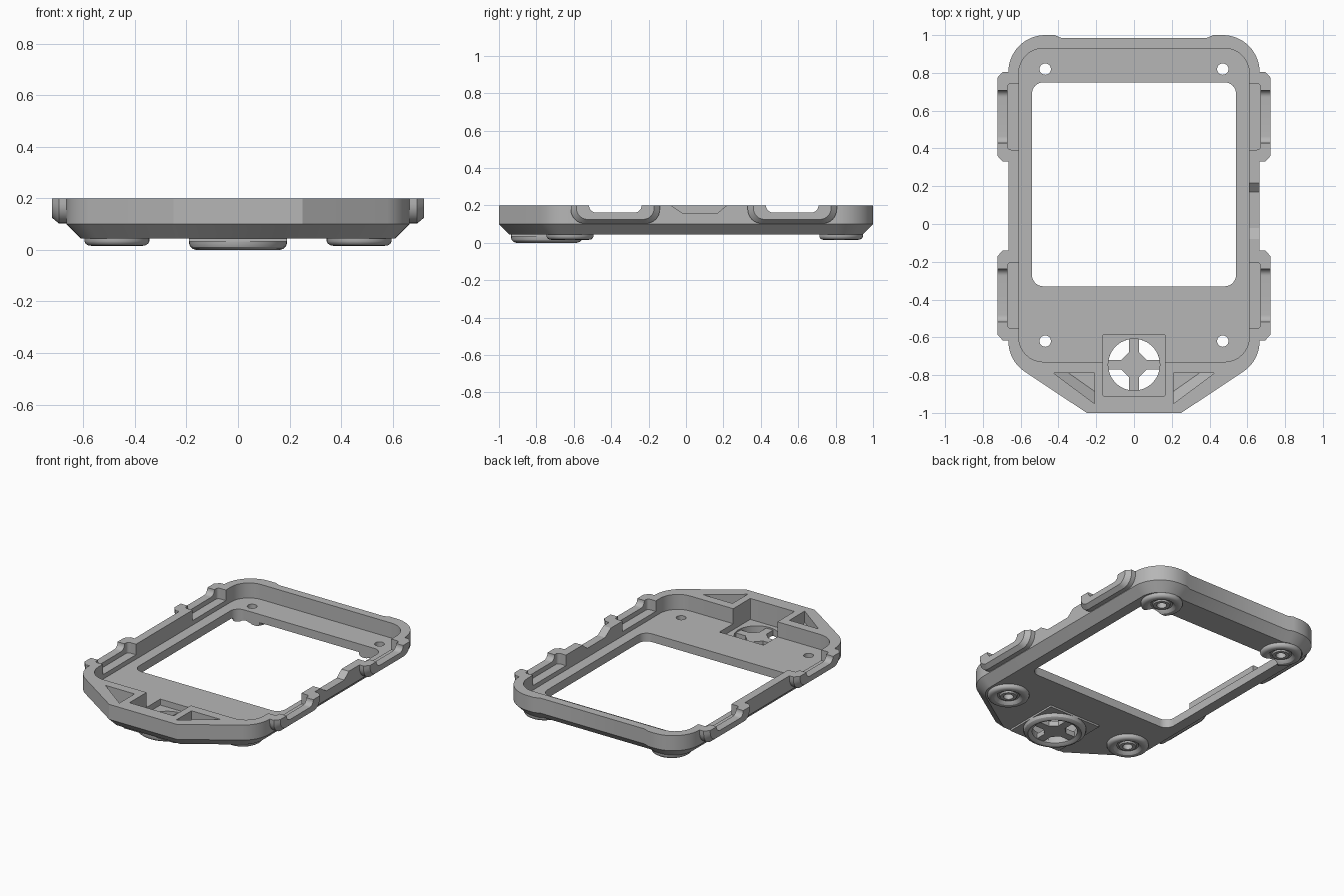
import bpy, bmesh
from math import sin, cos, pi, radians
from mathutils import Vector

cube = bpy.data.objects.get("Cube")
if cube:
    bpy.data.objects.remove(cube, do_unlink=True)

grey = bpy.data.materials.new("plain grey")
grey.use_nodes = True
grey.diffuse_color = (0.47, 0.47, 0.47, 1)
grey.node_tree.nodes["Principled BSDF"].inputs["Base Color"].default_value = grey.diffuse_color


# Helpers
def finish(name, bm):
    bmesh.ops.recalc_face_normals(bm, faces=bm.faces)
    mesh = bpy.data.meshes.new(name)
    bm.to_mesh(mesh)
    bm.free()
    mesh.materials.append(grey)
    obj = bpy.data.objects.new(name, mesh)
    bpy.context.collection.objects.link(obj)
    return obj


def loft(name, rings, closed=False):
    """Skin a series of equal point rings; cap the ends or join them."""
    bm = bmesh.new()
    rows = [[bm.verts.new(p) for p in ring] for ring in rings]
    n = len(rows[0])
    pairs = list(zip(rows, rows[1:])) + ([(rows[-1], rows[0])] if closed else [])
    for a, b in pairs:
        for i in range(n):
            j = (i + 1) % n
            bm.faces.new((a[i], a[j], b[j], b[i]))
    if not closed:
        bm.faces.new(rows[0])
        bm.faces.new(rows[-1])
    return finish(name, bm)


def at_z(points, z):
    return [(x, y, z) for x, y in points]


def at_x(points, x):
    return [(x, y, z) for y, z in points]


def prism(name, points, z0, z1):
    return loft(name, [at_z(points, z0), at_z(points, z1)])


def lathe(name, profile, cx, cy, steps=48):
    rings = [[(cx + r * cos(2 * pi * i / steps), cy + r * sin(2 * pi * i / steps), z)
              for i in range(steps)] for r, z in profile]
    return loft(name, rings, closed=True)


def arc(cx, cy, r, a0, a1, n=8):
    angles = [radians(a0 + (a1 - a0) * i / n) for i in range(n + 1)]
    return [(cx + r * cos(a), cy + r * sin(a)) for a in angles]


def rounded(x0, x1, y0, y1, r):
    return (arc(x1 - r, y0 + r, r, -90, 0) + arc(x1 - r, y1 - r, r, 0, 90)
            + arc(x0 + r, y1 - r, r, 90, 180) + arc(x0 + r, y0 + r, r, 180, 270))


def circle(x, y, r):
    return arc(x, y, r, 0, 350, 35)


def u_shape(yc, half, bottom, r, top):
    return ([(yc + half, top), (yc - half, top)]
            + arc(yc - half + r, bottom + r, r, 180, 270)
            + arc(yc + half - r, bottom + r, r, 270, 360))


def inset(points, d):
    out = []
    for i, p in enumerate(points):
        p = Vector(p)
        a = (p - Vector(points[i - 1])).normalized()
        b = (Vector(points[(i + 1) % len(points)]) - p).normalized()
        na, nb = Vector((-a.y, a.x)), Vector((-b.y, b.x))
        out.append(tuple(p + (na + nb) * d / (1 + na.dot(nb))))
    return out


def combine(target, other, operation="DIFFERENCE", keep=False):
    mod = target.modifiers.new("cut", "BOOLEAN")
    mod.object, mod.operation, mod.solver = other, operation, "EXACT"
    bpy.context.view_layer.objects.active = target
    bpy.ops.object.modifier_apply(modifier=mod.name)
    if not keep:
        bpy.data.objects.remove(other, do_unlink=True)


# Frame body with a chamfered underside
half = ([(0.25, -1)] + arc(0.47, -0.62, 0.195, -56, 0, 10)
        + arc(0.47, 0.805, 0.195, 0, 90, 14) + [(0.42, 1), (0.385, 0.985)])
outline = half + [(-x, y) for x, y in reversed(half)]
body = loft("frame_body", [at_z(inset(outline, 0.055), 0.045),
                           at_z(outline, 0.1), at_z(outline, 0.2)])

# Side clip tabs
TABS = (-0.378, 0.568)
for side in (-1, 1):
    for yc in TABS:
        big = u_shape(yc, 0.238, 0.103, 0.075, 0.2)
        small = u_shape(yc, 0.208, 0.125, 0.06, 0.2)
        tab = loft("tab", [at_x(big, side * 0.63), at_x(big, side * 0.695),
                           at_x(small, side * 0.722)])
        combine(body, tab, "UNION")

# Main pocket and display window
combine(body, prism("pocket", rounded(-0.61, 0.61, -0.73, 0.93, 0.13), 0.1, 0.3))
window = prism("window", rounded(-0.54, 0.54, -0.33, 0.75, 0.06), -0.1, 0.3)
combine(body, window, keep=True)

# Recess and open notch behind each tab
for side in (-1, 1):
    for yc in TABS:
        xs = sorted((side * 0.58, side * 0.67))
        combine(body, prism("recess", rounded(*xs, yc - 0.175, yc + 0.175, 0.02), 0.13, 0.3))
        slot = u_shape(yc, 0.14, 0.162, 0.036, 0.3)
        combine(body, loft("slot", [at_x(slot, side * 0.56), at_x(slot, side * 0.8)]))

# Sloped notch in the left wall
notch = [(-0.17, 0.26), (-0.02, 0.16), (0.17, 0.16), (0.29, 0.26)]
combine(body, loft("notch", [at_x(notch, 0.56), at_x(notch, 0.8)]))

# Triangular pockets at the front
for s in (-1, 1):
    low = [(s * 0.21, -0.79), (s * 0.345, -0.79), (s * 0.21, -0.885)]
    high = [(s * 0.21, -0.79), (s * 0.425, -0.79), (s * 0.21, -0.95)]
    combine(body, loft("corner_pocket", [at_z(low, 0.065), at_z(high, 0.125), at_z(high, 0.3)]))

# Round vent: square seat, plate, ring and cross
VY = -0.745
combine(body, prism("seat", rounded(-0.163, 0.163, -0.91, -0.585, 0.004), 0.06, 0.3))
bore = prism("bore", circle(0, VY, 0.137), -0.1, 0.3)
combine(body, bore, keep=True)
plate = prism("vent_plate", rounded(-0.19, 0.19, VY - 0.19, VY + 0.19, 0.004), 0.033, 0.05)
combine(plate, bore)
ring = lathe("vent_ring", [(0.137, 0.05), (0.19, 0.05), (0.19, 0.025), (0.185, 0.012),
                           (0.175, 0.004), (0.162, 0), (0.152, 0.003), (0.137, 0.014)], 0, VY)
arm, reach, hub = 0.026, 0.145, 0.066
quarter = [(reach, -arm), (reach, arm), (hub, arm), (arm, hub)]
cross_points = []
for k in range(4):
    c, s = cos(k * pi / 2), sin(k * pi / 2)
    cross_points += [(x * c - y * s, VY + x * s + y * c) for x, y in quarter]
cross = prism("vent_cross", cross_points, 0.016, 0.05)

# Screw holes and dished round feet
parts = [body, plate, ring, cross]
FOOT = [(0.03, 0.05), (0.126, 0.05), (0.126, 0.034), (0.121, 0.024), (0.112, 0.018),
        (0.1, 0.016), (0.085, 0.018), (0.072, 0.028), (0.066, 0.036), (0.055, 0.036),
        (0.05, 0.027), (0.03, 0.027)]
for x, xname in ((-0.47, "right"), (0.47, "left")):
    for y, yname in ((-0.62, "front"), (0.82, "back")):
        combine(body, prism("hole", circle(x, y, 0.03), -0.1, 0.3))
        foot = lathe(yname + "_" + xname + "_foot", FOOT, x, y)
        if yname == "back":
            combine(foot, window, keep=True)
        parts.append(foot)
bpy.data.objects.remove(window, do_unlink=True)

# Smooth curved walls, keep crisp edges
bpy.ops.object.select_all(action="DESELECT")
for obj in parts:
    obj.select_set(True)
bpy.context.view_layer.objects.active = body
bpy.ops.object.shade_smooth_by_angle(angle=radians(30))
